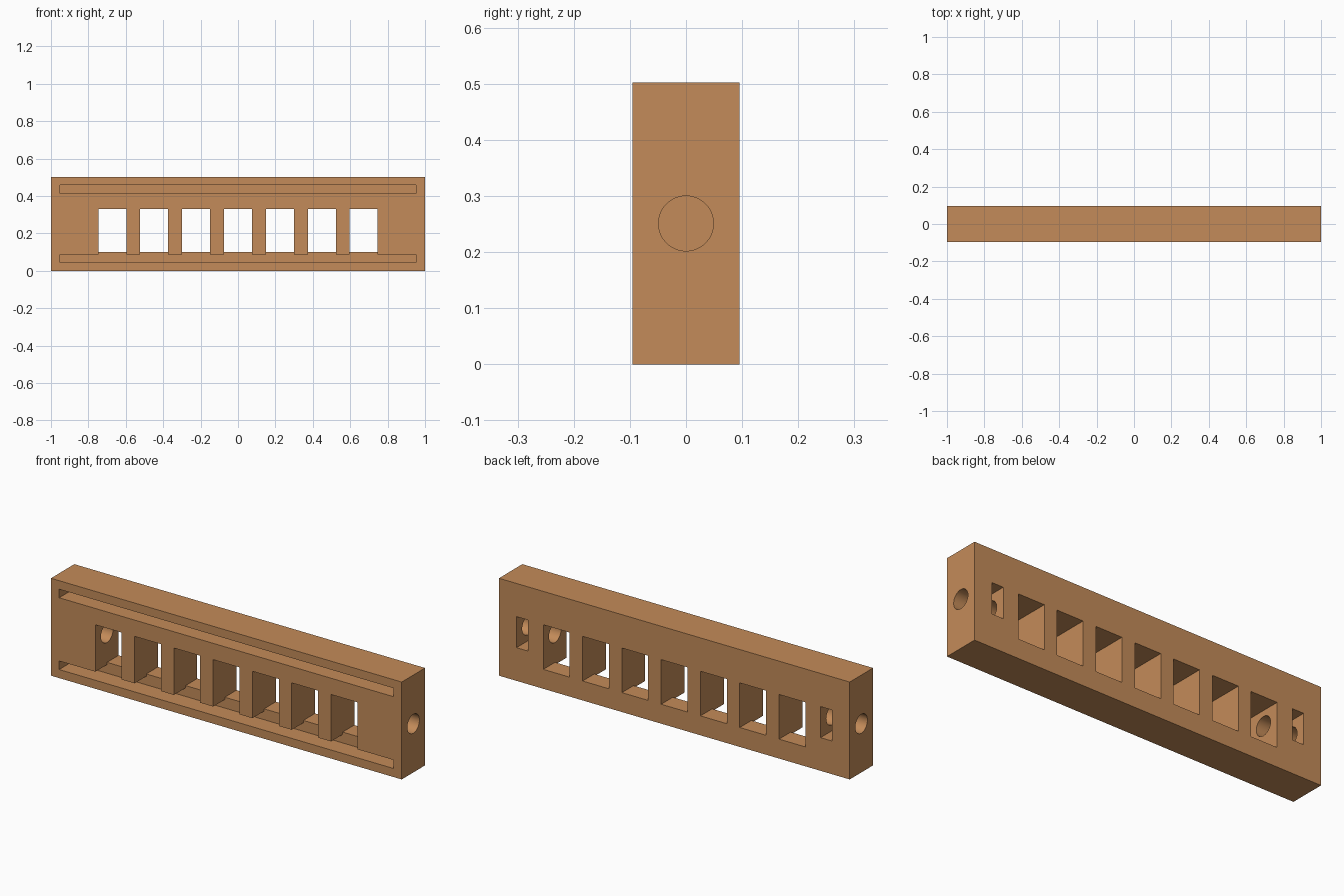
import bpy, bmesh, math
from mathutils import Matrix

if "Cube" in bpy.data.objects:
    bpy.data.objects.remove(bpy.data.objects["Cube"])

wood = bpy.data.materials.new("warm_tan")
wood.diffuse_color = (0.55, 0.26, 0.10, 1)
wood.use_nodes = True
wood.node_tree.nodes["Principled BSDF"].inputs["Base Color"].default_value = wood.diffuse_color

HALF_Y, HEIGHT = 0.095, 0.502
MID_Z = HEIGHT / 2


def prism(name, x0, x1, profile):
    """Extrude a (y, z) profile along x."""
    bm = bmesh.new()
    face = bm.faces.new([bm.verts.new((x0, y, z)) for y, z in profile])
    out = bmesh.ops.extrude_face_region(bm, geom=[face])
    moved = [v for v in out["geom"] if isinstance(v, bmesh.types.BMVert)]
    bmesh.ops.translate(bm, vec=(x1 - x0, 0, 0), verts=moved)
    bmesh.ops.recalc_face_normals(bm, faces=bm.faces)
    return to_object(name, bm)


def to_object(name, bm):
    mesh = bpy.data.meshes.new(name)
    bm.to_mesh(mesh)
    bm.free()
    mesh.materials.append(wood)
    obj = bpy.data.objects.new(name, mesh)
    bpy.context.collection.objects.link(obj)
    return obj


def box(name, x0, x1, y0, y1, z0, z1):
    return prism(name, x0, x1, [(y0, z0), (y1, z0), (y1, z1), (y0, z1)])


def cut(target, cutter):
    cutter.hide_render = True
    mod = target.modifiers.new("cut", 'BOOLEAN')
    mod.operation, mod.solver, mod.object = 'DIFFERENCE', 'EXACT', cutter
    bpy.context.view_layer.objects.active = target
    bpy.ops.object.modifier_apply(modifier=mod.name)
    bpy.data.objects.remove(cutter, do_unlink=True)


# Main bar
bar = box("slotted_bar", -1, 1, -HALF_Y, HALF_Y, 0, HEIGHT)

# Long front grooves, near the top and the bottom
for z0, z1 in ((0.044, 0.088), (HEIGHT - 0.088, HEIGHT - 0.044)):
    cut(bar, box("groove_cutter", -0.953, 0.953, -0.2, 0, z0, z1))

# Seven windows, whose front half opens down into the lower groove
window = [(-0.2, 0.06), (0, 0.06), (0, 0.10), (0.2, 0.10), (0.2, 0.33), (-0.2, 0.33)]
for i in range(-3, 4):
    x = i * 0.224
    cut(bar, prism("window_cutter", x - 0.075, x + 0.075, window))

for side in (-1, 1):
    # Bolt hole from each end into the outermost window
    bm = bmesh.new()
    bmesh.ops.create_cone(bm, cap_ends=True, segments=48, radius1=0.049, radius2=0.049,
                          depth=0.5,
                          matrix=Matrix.Translation((side * 0.93, 0, MID_Z))
                          @ Matrix.Rotation(math.pi / 2, 4, 'Y'))
    cut(bar, to_object("bolt_hole_cutter", bm))
    # Nut pocket in the back
    a, b = sorted((side * 0.834, side * 0.90))
    cut(bar, box("nut_pocket_cutter", a, b, -0.078, 0.2, MID_Z - 0.08, MID_Z + 0.08))

# Smooth bores, sharp edges
bpy.ops.object.select_all(action='DESELECT')
bar.select_set(True)
bpy.context.view_layer.objects.active = bar
bpy.ops.object.shade_smooth_by_angle(angle=math.radians(30))
